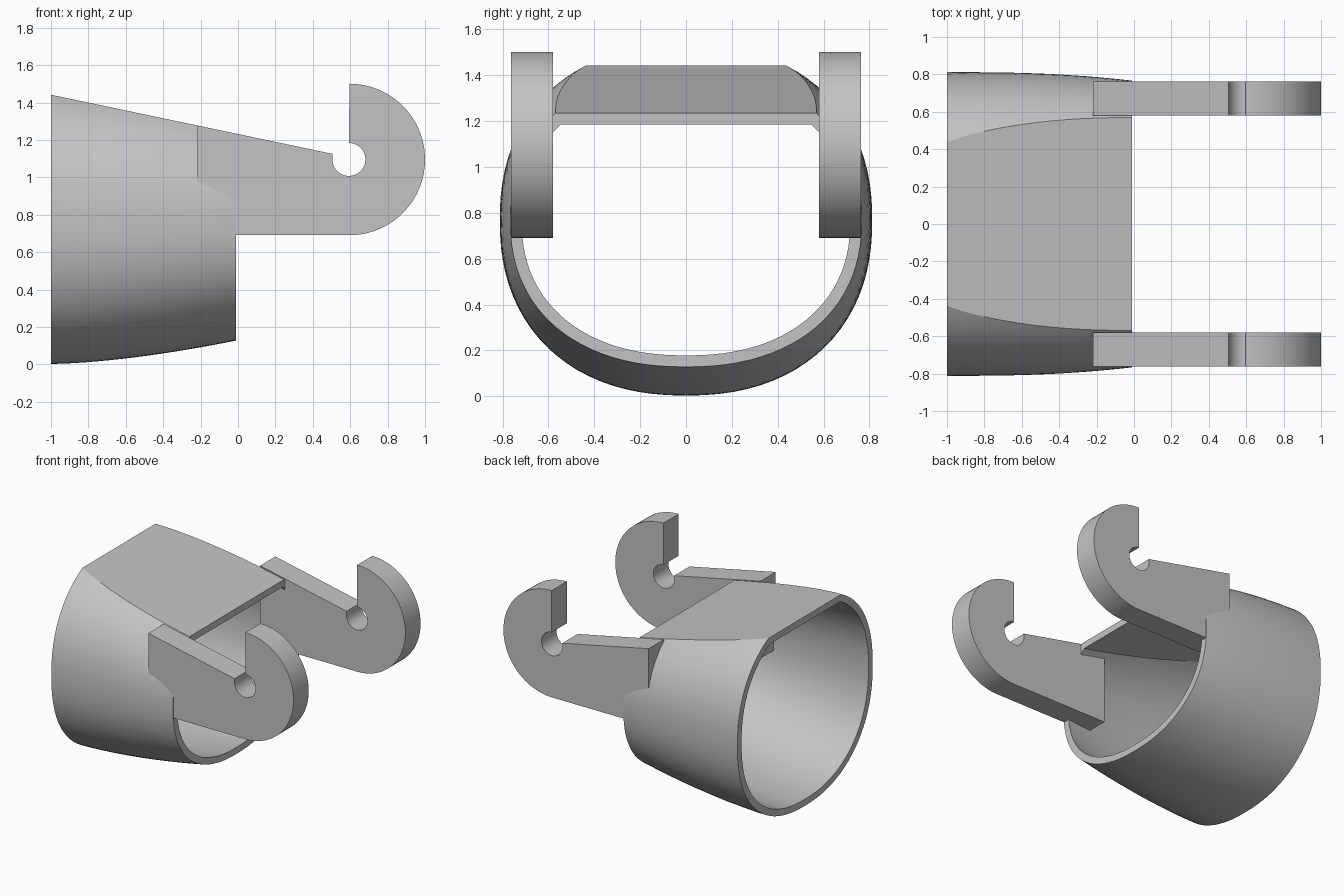
import bpy
import bmesh
from math import sin, cos, asin, pi, radians, copysign

cube = bpy.data.objects.get("Cube")
if cube:
    bpy.data.objects.remove(cube, do_unlink=True)

grey = bpy.data.materials.new("plain grey")
grey.use_nodes = True
grey.diffuse_color = (0.55, 0.55, 0.55, 1)
grey.node_tree.nodes["Principled BSDF"].inputs["Base Color"].default_value = grey.diffuse_color

CENTRE_Z = 0.768   # height of the shell axis
POWER = 2.25       # squareness of the shell section
WALL = 0.05
STATIONS = 17
SEGMENTS = 72


def finish(bm, name):
    """Turn a bmesh into a named object with smooth curves and sharp edges."""
    bmesh.ops.recalc_face_normals(bm, faces=bm.faces)
    mesh = bpy.data.meshes.new(name)
    bm.to_mesh(mesh)
    bm.free()
    mesh.materials.append(grey)
    obj = bpy.data.objects.new(name, mesh)
    bpy.context.collection.objects.link(obj)
    bpy.ops.object.select_all(action="DESELECT")
    obj.select_set(True)
    bpy.context.view_layer.objects.active = obj
    bpy.ops.object.shade_smooth_by_angle(angle=radians(25))
    return obj


def roof(x):
    """Height of the sloping top plane."""
    return 1.232 - 0.21 * x


def spow(value):
    return copysign(abs(value) ** (2 / POWER), value)


def section(bm, x, inset):
    """Rounded section of the shell, cut flat by the sloping roof."""
    u = x + 1
    a = 0.812 - 0.047 * u ** 2.6 - inset
    b = 0.765 - 0.127 * u ** 1.6 - inset
    start = asin(((roof(x) - inset - CENTRE_Z) / b) ** (POWER / 2))
    sweep = pi + 2 * start
    ring = []
    for i in range(SEGMENTS + 1):
        t = start - sweep * i / SEGMENTS
        ring.append(bm.verts.new((x, a * spow(cos(t)), CENTRE_Z + b * spow(sin(t)))))
    return ring


def bridge(bm, first, second):
    n = len(first)
    for i in range(n):
        j = (i + 1) % n
        bm.faces.new((first[i], first[j], second[j], second[i]))


# Hollow tapered shell, open at both ends
bm = bmesh.new()
xs = [-1 + 0.99 * i / (STATIONS - 1) for i in range(STATIONS)]
rings = [section(bm, x, 0) for x in xs]
rings += [section(bm, x, WALL) for x in reversed(xs)]
for i, ring in enumerate(rings):
    bridge(bm, ring, rings[(i + 1) % len(rings)])
finish(bm, "tapered_shell")


def arc(cx, cz, radius, begin, end, steps):
    angles = [radians(begin + (end - begin) * i / steps) for i in range(steps + 1)]
    return [(cx + radius * cos(t), cz + radius * sin(t)) for t in angles]


# Hooked arms, one on each side of the shell
HOOK_X, HOOK_Z = 0.595, 1.096
profile = [(-0.22, 0.691), (-0.22, roof(-0.22)), (0.505, roof(0.505))]
profile += arc(HOOK_X - 0.002, HOOK_Z, 0.088, 180, 449, 36)
profile += arc(HOOK_X, HOOK_Z, 0.405, 90, -90, 48)

for side, name in ((-1, "front_hook_arm"), (1, "back_hook_arm")):
    bm = bmesh.new()
    inner = [bm.verts.new((x, side * 0.58, z)) for x, z in profile]
    outer = [bm.verts.new((x, side * 0.762, z)) for x, z in profile]
    bm.faces.new(inner)
    bm.faces.new(outer)
    bridge(bm, inner, outer)
    finish(bm, name)
